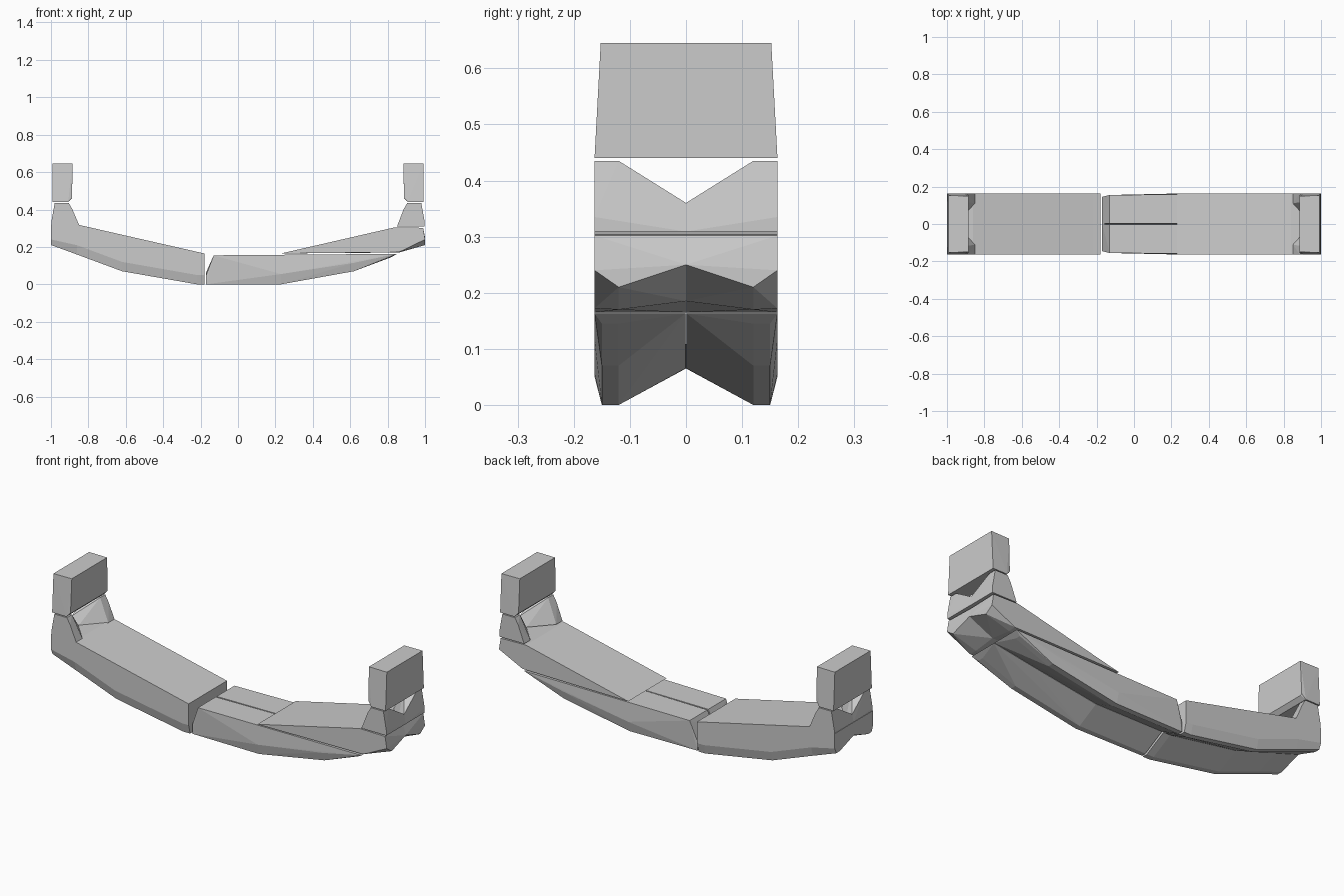
import bpy, bmesh

if "Cube" in bpy.data.objects:
    bpy.data.objects.remove(bpy.data.objects["Cube"])

W = 0.163   # half width of the bar
R = 0.12    # half width of the groove


def finish(name, bm):
    bmesh.ops.recalc_face_normals(bm, faces=bm.faces)
    me = bpy.data.meshes.new(name)
    bm.to_mesh(me)
    bm.free()
    ob = bpy.data.objects.new(name, me)
    bpy.context.collection.objects.link(ob)
    return ob


def hull(name, pts):
    bm = bmesh.new()
    for p in pts:
        bm.verts.new(p)
    res = bmesh.ops.convex_hull(bm, input=bm.verts)
    junk = {g for g in res["geom_interior"] + res["geom_unused"]
            if isinstance(g, bmesh.types.BMVert)}
    bmesh.ops.delete(bm, geom=list(junk), context='VERTS')
    bmesh.ops.dissolve_limit(bm, angle_limit=0.02, verts=bm.verts, edges=bm.edges)
    return finish(name, bm)


def hull_pair(name, pts):
    for side, s in (("front", -1), ("back", 1)):
        hull(f"{name}_{side}", [(x, y * s, z) for x, y, z in pts])


def loft(name, rings):
    bm = bmesh.new()
    rows = [[bm.verts.new(p) for p in ring] for ring in rings]
    n = len(rows[0])
    for a, b in zip(rows, rows[1:]):
        for i in range(n):
            j = (i + 1) % n
            bm.faces.new((a[i], a[j], b[j], b[i]))
    bm.faces.new(rows[0])
    bm.faces.new(rows[-1])
    return finish(name, bm)


def section(x, bottom, apex, top, chamfer=0.05):
    half = [(W, top), (W, min(bottom + chamfer, top)), (0.15, bottom), (R, bottom)]
    full = half + [(0, apex)] + [(-y, z) for y, z in reversed(half)]
    return [(x, y, z) for y, z in full]


# left half of the curved bar, one piece with a V groove below
loft("left_bar", [section(*s) for s in (
    (-0.18, 0.0, 0.065, 0.165), (-0.22, 0.0, 0.065, 0.174),
    (-0.62, 0.07, 0.13, 0.265), (-0.86, 0.159, 0.205, 0.32),
    (-1.0, 0.21, 0.25, 0.32, 0.03))])

# right lower rails, split along the middle
rail = [(-0.17, 0, 0.065), (-0.17, R, 0), (-0.17, 0.145, 0), (-0.17, 0.145, 0.05),
        (-0.13, 0.004, 0.155), (-0.13, 0.155, 0.155),
        (0.23, 0.004, 0.157), (0.23, 0.16, 0.157),
        (0.23, 0.001, 0.065), (0.23, R, 0), (0.23, 0.15, 0), (0.23, W, 0.055),
        (0.62, 0.001, 0.125), (0.62, R, 0.07), (0.62, 0.15, 0.07), (0.62, W, 0.115),
        (0.85, 0.001, 0.163), (0.82, R, 0.145), (0.82, 0.15, 0.145), (0.85, W, 0.163)]
hull_pair("right_lower_rail", rail)

# right upper wedge, split along the middle
hull_pair("right_upper_wedge", [
    (0.23, 0, 0.165), (0.23, W, 0.165), (0.84, 0, 0.305), (0.84, W, 0.305),
    (0.985, 0, 0.302), (0.99, W, 0.302), (0.86, 0, 0.185), (0.86, R, 0.17),
    (0.86, W, 0.172), (1.0, 0, 0.25), (1.0, R, 0.21), (1.0, W, 0.24)])

# necks with a V notch, and end blocks
for label, s, base in (("left", -1, 0.318), ("right", 1, 0.309)):
    hull_pair(label + "_neck", [(x * s, y, z) for x, y, z in (
        (0.98, W, 0.435), (0.98, R, 0.435), (0.905, W, 0.435), (0.905, R, 0.435),
        (0.885, W, 0.40), (0.99, 0, 0.36), (0.998, 0, base), (0.998, W, base),
        (0.998, W, 0.335), (0.95, 0, base), (0.85, W, base), (0.85, 0.11, base))])
    hull(label + "_end_block", [(x * s, y * k, z) for k in (-1, 1) for x, y, z in (
        (0.885, 0.15, 0.645), (0.993, 0.152, 0.645), (0.993, W, 0.44),
        (0.908, W, 0.44), (0.887, 0.158, 0.465), (0.887, 0.15, 0.46))])
